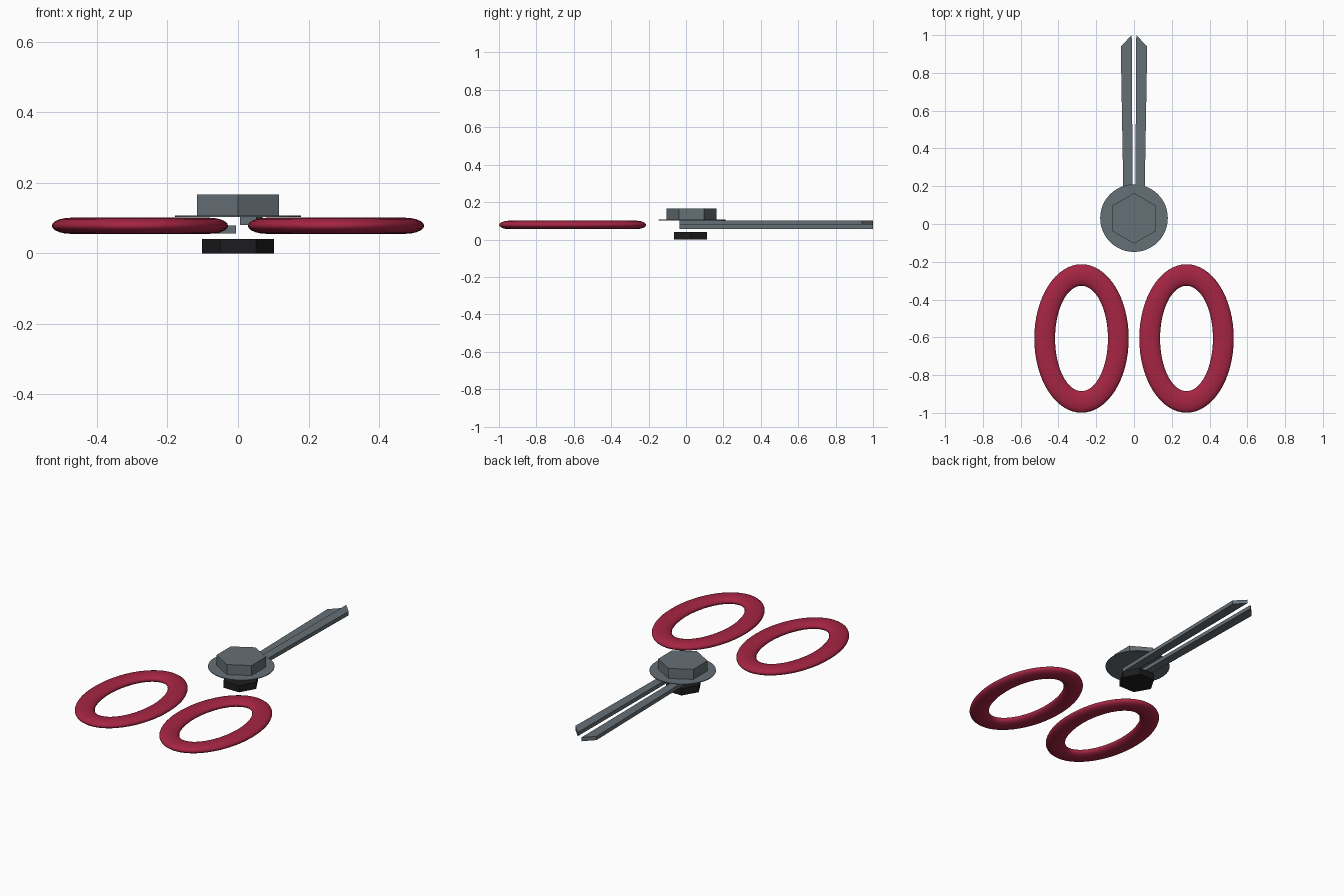
import bpy, bmesh, math

if "Cube" in bpy.data.objects:
    bpy.data.objects.remove(bpy.data.objects["Cube"])


def material(name, rgb):
    m = bpy.data.materials.new(name)
    m.diffuse_color = (*rgb, 1)
    m.use_nodes = True
    m.node_tree.nodes["Principled BSDF"].inputs["Base Color"].default_value = m.diffuse_color
    return m


steel = material("steel grey", (0.13, 0.16, 0.18))
red = material("crimson", (0.38, 0.018, 0.056))
black = material("black", (0.012, 0.012, 0.013))


def finish(bm, name, mat):
    bmesh.ops.recalc_face_normals(bm, faces=bm.faces[:])
    me = bpy.data.meshes.new(name)
    bm.to_mesh(me)
    bm.free()
    me.materials.append(mat)
    ob = bpy.data.objects.new(name, me)
    bpy.context.collection.objects.link(ob)
    return ob


def prism(name, outline, z0, z1, mat):
    """Extrude a flat outline from z0 to z1."""
    bm = bmesh.new()
    f = bm.faces.new([bm.verts.new((x, y, z0)) for x, y in outline])
    top = bmesh.ops.extrude_face_region(bm, geom=[f])["geom"]
    for v in top:
        if isinstance(v, bmesh.types.BMVert):
            v.co.z = z1
    return finish(bm, name, mat)


def polygon(n, r, cy, start=0.0):
    return [(r * math.cos(start + math.tau * i / n),
             cy + r * math.sin(start + math.tau * i / n)) for i in range(n)]


def ring(name, cx, cy, cz, mat, n=64, m=20):
    """Oval finger loop with a flattened elliptical section."""
    bm = bmesh.new()
    rows = []
    for i in range(n):
        a = math.tau * i / n
        row = []
        for j in range(m):
            b = math.tau * j / m
            k = math.cos(b)
            row.append(bm.verts.new((cx + (0.195 + 0.055 * k) * math.cos(a),
                                     cy + (0.336 + 0.057 * k) * math.sin(a),
                                     cz + 0.023 * math.sin(b))))
        rows.append(row)
    for i in range(n):
        p, q = rows[i], rows[(i + 1) % n]
        for j in range(m):
            k = (j + 1) % m
            bm.faces.new((p[j], q[j], q[k], p[k])).smooth = True
    return finish(bm, name, mat)


# Pivot: nut below, washer and hexagonal bolt head above
prism("pivot_nut", polygon(6, 0.102, 0.025), 0.0, 0.04, black)
prism("pivot_washer", polygon(48, 0.179, 0.031), 0.103, 0.107, steel)
prism("bolt_head", polygon(6, 0.134, 0.03, math.pi / 2), 0.107, 0.167, steel)

# Blades and finger loops on each side; the left blade lies lower
blade = [(0.006, -0.035), (0.053, -0.035), (0.07, 0.94), (0.012, 1.0)]
for side, s, z0, z1 in (("left", -1, 0.056, 0.079), ("right", 1, 0.080, 0.103)):
    prism(side + "_blade", [(s * x, y) for x, y in blade], z0, z1, steel)
    ring(side + "_finger_loop", s * 0.278, -0.606, 0.078, red)
